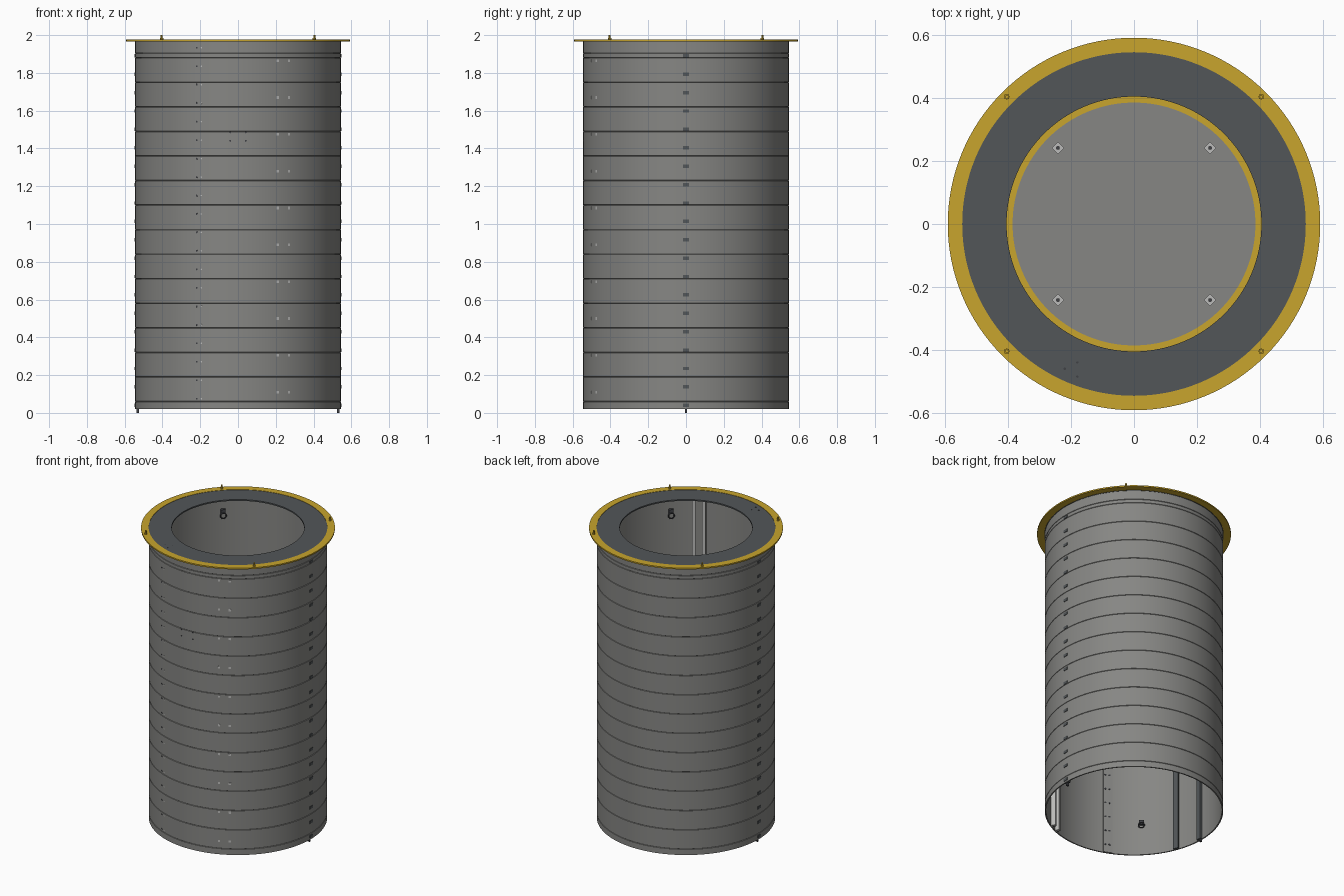
import bpy, bmesh, math
from mathutils import Matrix, Vector

cube = bpy.data.objects.get("Cube")
if cube:
    bpy.data.objects.remove(cube, do_unlink=True)


def material(name, rgb):
    m = bpy.data.materials.new(name)
    m.use_nodes = True
    m.diffuse_color = (*rgb, 1)
    bsdf = next(n for n in m.node_tree.nodes if n.type == 'BSDF_PRINCIPLED')
    bsdf.inputs["Base Color"].default_value = (*rgb, 1)
    return m


GREY = material("steel grey", (0.24, 0.24, 0.23))
DARK = material("dark slate", (0.084, 0.093, 0.098))
YELLOW = material("safety yellow", (0.58, 0.376, 0.026))
LIGHT = material("light grey", (0.5, 0.5, 0.49))
BLACK = material("bolt dark", (0.05, 0.052, 0.06))

R_OUT, R_IN = 0.545, 0.537
BOTTOM, TOP = 0.02, 1.968
FLOOR = 0.75


def finish(name, bm, mat, smooth=False):
    bmesh.ops.recalc_face_normals(bm, faces=bm.faces)
    mesh = bpy.data.meshes.new(name)
    bm.to_mesh(mesh)
    bm.free()
    mesh.materials.append(mat)
    obj = bpy.data.objects.new(name, mesh)
    bpy.context.collection.objects.link(obj)
    if smooth:
        bpy.ops.object.select_all(action='DESELECT')
        obj.select_set(True)
        bpy.context.view_layer.objects.active = obj
        bpy.ops.object.shade_smooth_by_angle(angle=math.radians(25))
    return obj


def lathe(name, profile, mat, steps=128):
    """Spin a closed (radius, height) outline around z."""
    bm = bmesh.new()
    rings = []
    for i in range(steps):
        a = math.tau * i / steps
        rings.append([bm.verts.new((r * math.cos(a), r * math.sin(a), z)) for r, z in profile])
    n = len(profile)
    for i in range(steps):
        a, b = rings[i], rings[(i + 1) % steps]
        for j in range(n):
            k = (j + 1) % n
            bm.faces.new((a[j], b[j], b[k], a[k]))
    return finish(name, bm, mat, True)


def ring(name, inner, outer, low, high, mat):
    return lathe(name, [(inner, low), (outer, low), (outer, high), (inner, high)], mat)


def add_box(bm, degrees, radius, z, size):
    """Box with size (radial, tangential, height) placed around the axis."""
    place = (Matrix.Rotation(math.radians(degrees), 4, 'Z')
             @ Matrix.Translation((radius, 0, z)) @ Matrix.Diagonal((*size, 1)))
    bmesh.ops.create_cube(bm, size=1, matrix=place)


def boxes(name, places, size, mat):
    bm = bmesh.new()
    for degrees, radius, z in places:
        add_box(bm, degrees, radius, z, size)
    return finish(name, bm, mat)


def discs(name, places, radius, depth, mat, upright=True, sides=8):
    bm = bmesh.new()
    for degrees, r, z in places:
        m = Matrix.Rotation(math.radians(degrees), 4, 'Z') @ Matrix.Translation((r, 0, z))
        if not upright:
            m = m @ Matrix.Rotation(math.pi / 2, 4, 'Y')
        bmesh.ops.create_cone(bm, cap_ends=True, segments=sides, radius1=radius,
                              radius2=radius, depth=depth, matrix=m)
    return finish(name, bm, mat, True)


# Shaft wall with a fine groove at every course seam
outline = [(R_IN, BOTTOM), (R_OUT, BOTTOM)]
seams = [0.06 + 0.13 * i for i in range(15)] + [1.904]
for z in seams:
    outline += [(R_OUT, z - 0.002), (R_OUT - 0.003, z), (R_OUT, z + 0.002)]
outline += [(R_OUT, TOP), (R_IN, TOP)]
lathe("shaft_wall", outline, GREY)

# Top cover and flange
ring("cover_ring", 0.405, 0.548, 1.965, 1.974, DARK)
ring("top_flange", 0.546, 0.592, 1.967, 1.976, YELLOW)

# Inner floor with its coloured edge
ring("floor_edge", 0.386, R_IN, FLOOR - 0.012, FLOOR, YELLOW)
discs("floor_plate", [(0, 0, FLOOR - 0.006)], 0.386, 0.012, GREY, sides=128)
corners = [45, 135, 225, 315]
boxes("floor_pads", [(a, 0.342, FLOOR + 0.004) for a in corners], (0.028, 0.028, 0.008), LIGHT)
discs("floor_pad_bolts", [(a, 0.342, FLOOR + 0.011) for a in corners], 0.006, 0.012, BLACK)

# Locating pins on the flange
discs("flange_pins", [(a, 0.572, 1.987) for a in corners], 0.006, 0.026, YELLOW)
discs("pin_collars", [(a, 0.572, 1.98) for a in corners], 0.009, 0.01, YELLOW)

# Feet below the wall
boxes("feet", [(a, 0.53, 0.012) for a in (0, 180)], (0.014, 0.01, 0.024), BLACK)

# Side clamp tabs and the channels behind them
tabs = [(a, R_OUT, 0.04 + 0.0974 * i) for a in (0, 180) for i in range(20)]
boxes("side_tabs", tabs, (0.006, 0.03, 0.018), DARK)
mid, height = (BOTTOM + 1.96) / 2, 1.96 - BOTTOM
boxes("inner_channels", [(a, 0.53, mid) for a in (0, 181, 201)], (0.018, 0.034, height), DARK)

# Light inner rails with bolt plates showing outside
rail_angles = (-67.3, -60.3)
boxes("inner_rails", [(a, 0.524, mid) for a in rail_angles], (0.03, 0.02, height), LIGHT)
plates = [(a, R_OUT, 0.11 + 0.195 * i) for a in rail_angles for i in range(10)]
boxes("rail_plates", plates, (0.003, 0.013, 0.014), LIGHT)

# Bolted joint strip at the front
boxes("joint_strip", [(-112.5, 0.534, mid)], (0.01, 0.06, height), GREY)
joint = [(-113.6, R_OUT, 0.075 + 0.0978 * i) for i in range(20)]
discs("joint_bolts", joint, 0.005, 0.004, BLACK, upright=False)
washers = [(-110.8, R_OUT, 0.075 + 0.0978 * i) for i in range(20)]
discs("joint_washers", washers, 0.004, 0.003, LIGHT, upright=False)
inner = [(a, 0.529, z) for a, r, z in joint] + [(a, 0.529, z) for a, r, z in washers]
discs("joint_inner_bolts", inner, 0.006, 0.004, BLACK, upright=False)

# Small front fixing points and cover fixings
front = [(-90 + s * 4.4, R_OUT, z) for s in (-1, 1) for z in (1.44, 1.485)]
discs("front_fixings", front, 0.005, 0.003, BLACK, upright=False)
cover = [(math.degrees(math.atan2(y, x)), math.hypot(x, y), 1.974)
         for x, y in ((-0.18, -0.44), (-0.22, -0.46), (-0.18, -0.485))]
discs("cover_fixings", cover, 0.004, 0.003, BLACK)

# Lifting lugs on the inside wall, each with a hanging ring
lugs = [(a, 0.529, z) for a in corners for z in (0.24, 1.84)]
boxes("lug_plates", lugs, (0.018, 0.03, 0.03), BLACK)
for number, (a, r, z) in enumerate(lugs):
    bpy.ops.mesh.primitive_torus_add(major_radius=0.018, minor_radius=0.004,
                                     major_segments=16, minor_segments=6)
    eye = bpy.context.object
    eye.name = f"lug_ring_{number + 1}"
    eye.matrix_world = (Matrix.Rotation(math.radians(a), 4, 'Z')
                        @ Matrix.Translation(Vector((r - 0.014, 0, z - 0.024)))
                        @ Matrix.Rotation(math.pi / 2, 4, 'Y'))
    eye.data.materials.append(BLACK)
    bpy.ops.object.shade_smooth_by_angle()
